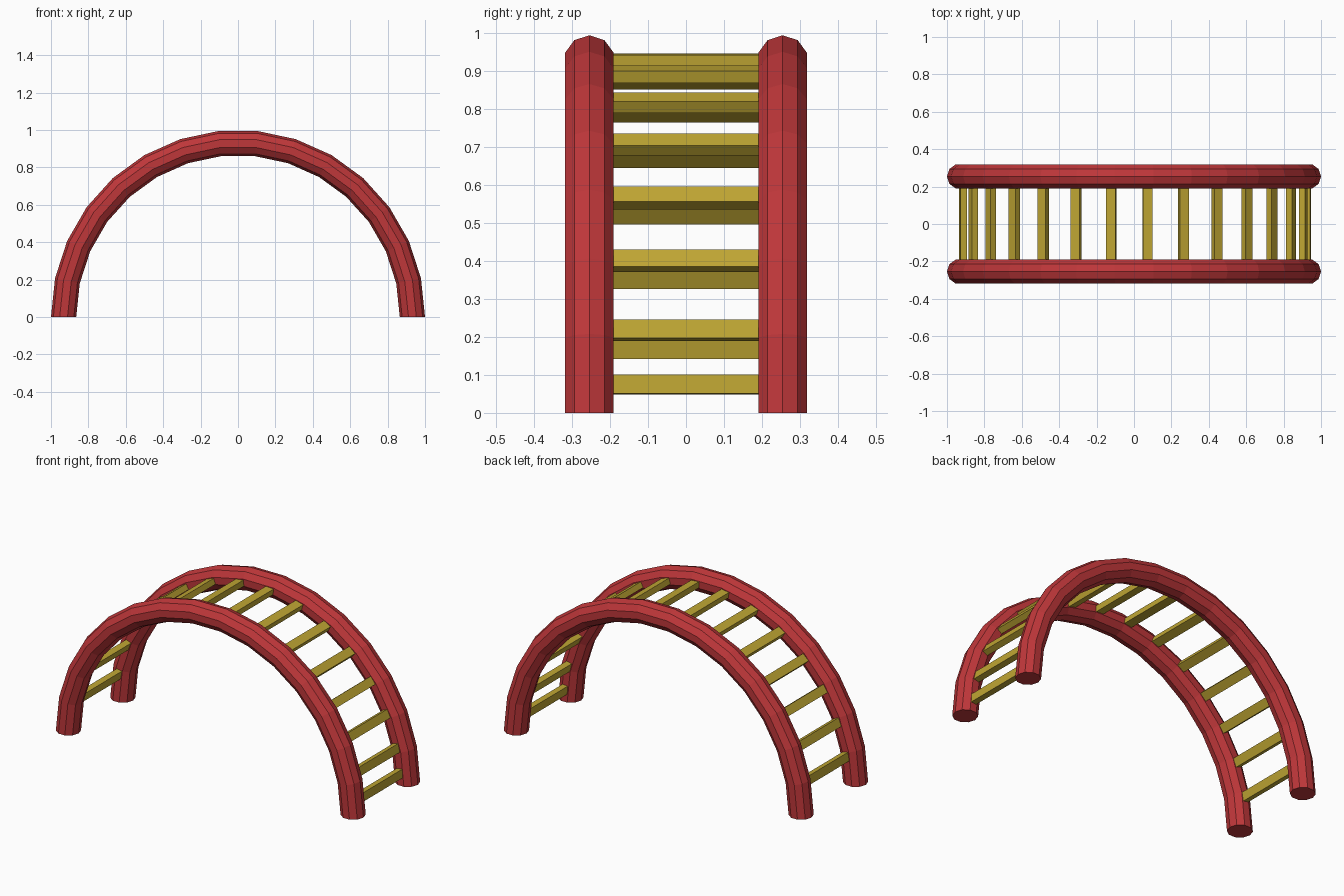
import bpy, bmesh
from math import sin, cos, pi, radians
from mathutils import Matrix

if "Cube" in bpy.data.objects:
    bpy.data.objects.remove(bpy.data.objects["Cube"])

SEGMENTS, SIDES = 15, 10          # arch steps, tube sides
ARC_R, TUBE_R, RAIL_Y = 0.9325, 0.0675, 0.2545
RUNG_R, RUNG_W, RUNG_T, RUNG_L = 0.930, 0.05, 0.034, 0.40


def material(name, colour):
    m = bpy.data.materials.new(name)
    m.diffuse_color = (*colour, 1)
    m.use_nodes = True
    m.node_tree.nodes["Principled BSDF"].inputs["Base Color"].default_value = m.diffuse_color
    return m


def add_object(name, bm, mat):
    bmesh.ops.recalc_face_normals(bm, faces=bm.faces)
    mesh = bpy.data.meshes.new(name)
    bm.to_mesh(mesh)
    bm.free()
    mesh.materials.append(mat)
    obj = bpy.data.objects.new(name, mesh)
    bpy.context.collection.objects.link(obj)
    return obj


red = material("red", (0.52, 0.038, 0.042))
yellow = material("yellow", (0.52, 0.38, 0.033))


# Arched rail: ten-sided tube swept over a half circle, capped at the feet
def rail(name, y):
    bm = bmesh.new()
    rings = []
    for i in range(SEGMENTS + 1):
        a = pi * i / SEGMENTS
        ring = []
        for j in range(SIDES):
            b = 2 * pi * j / SIDES
            r = ARC_R + TUBE_R * cos(b)
            ring.append(bm.verts.new((r * cos(a), y + TUBE_R * sin(b), r * sin(a))))
        rings.append(ring)
    for p, q in zip(rings, rings[1:]):
        for j in range(SIDES):
            k = (j + 1) % SIDES
            bm.faces.new((p[j], p[k], q[k], q[j]))
    bm.faces.new(rings[0])
    bm.faces.new(rings[-1])
    add_object(name, bm, red)


rail("front_rail", -RAIL_Y)
rail("back_rail", RAIL_Y)


# Rungs: flat bars turned to follow the arch
def rung(name, degrees):
    bm = bmesh.new()
    bmesh.ops.create_cube(bm, size=1)
    place = (Matrix.Rotation(-radians(degrees), 4, 'Y')
             @ Matrix.Translation((RUNG_R, 0, 0))
             @ Matrix.Diagonal((RUNG_T, RUNG_L, RUNG_W, 1)))
    bmesh.ops.transform(bm, matrix=place, verts=bm.verts)
    add_object(name, bm, yellow)


# One extra low rung on the right, then an even row over the arch
for n, angle in enumerate([4.6] + [13.5 + 12 * k for k in range(14)]):
    rung(f"rung_{n + 1}", angle)
